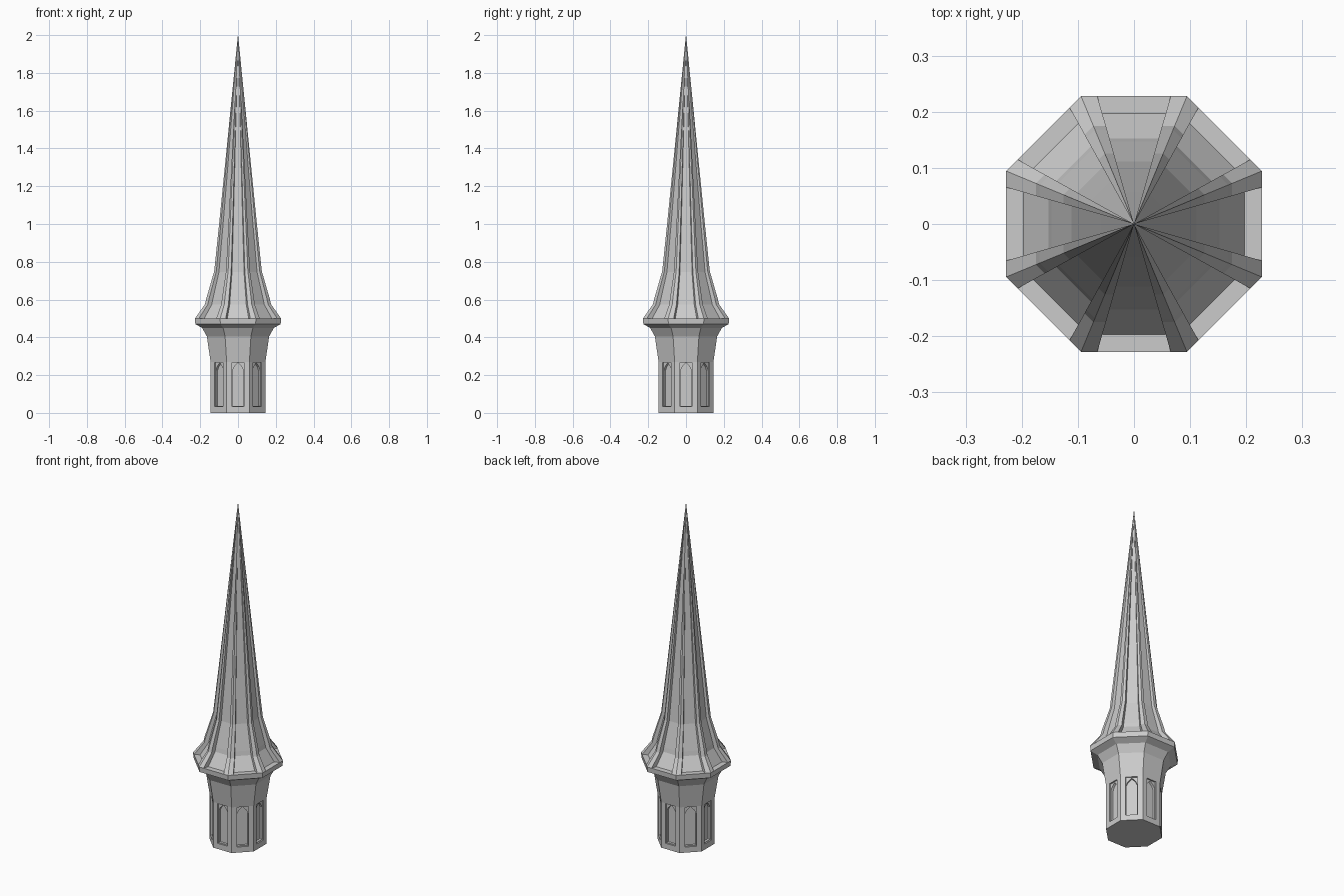
import bpy, bmesh
from math import tan, radians, pi
from mathutils import Matrix, Vector

cube = bpy.data.objects.get("Cube")
if cube:
    bpy.data.objects.remove(cube, do_unlink=True)

stone = bpy.data.materials.new("grey_stone")
stone.use_nodes = True
GREY = (0.6, 0.6, 0.6, 1)
stone.diffuse_color = GREY
stone.node_tree.nodes["Principled BSDF"].inputs["Base Color"].default_value = GREY

CORNER = tan(pi / 8)        # half side of an octagon of apothem 1
RIB = tan(radians(16))      # where a rib starts on each side
TURNS = [Matrix.Rotation(i * pi / 4, 3, 'Z') for i in range(8)]


def loft(bm, rings):
    """Skin closed rings of points and cap both ends."""
    rows = [[bm.verts.new(p) for p in ring] for ring in rings]
    n = len(rows[0])
    for low, high in zip(rows, rows[1:]):
        for i in range(n):
            j = (i + 1) % n
            bm.faces.new((low[i], low[j], high[j], high[i]))
    bm.faces.new(rows[0][::-1])
    bm.faces.new(rows[-1])


def finish(bm, name):
    bmesh.ops.remove_doubles(bm, verts=bm.verts, dist=1e-6)
    bmesh.ops.recalc_face_normals(bm, faces=bm.faces)
    mesh = bpy.data.meshes.new(name)
    bm.to_mesh(mesh)
    bm.free()
    mesh.materials.append(stone)
    obj = bpy.data.objects.new(name, mesh)
    bpy.context.collection.objects.link(obj)
    return obj


def octagon_solid(name, profile):
    bm = bmesh.new()
    loft(bm, [[t @ Vector((a, a * CORNER, z)) for t in TURNS] for a, z in profile])
    return finish(bm, name)


def window_cutter(name, outline, depth):
    """One prism per side, cutting inwards from the wall."""
    bm = bmesh.new()
    for t in TURNS:
        loft(bm, [[t @ Vector((x, y, z)) for y, z in outline]
                  for x in (WALL - depth, WALL + 0.03)])
    return finish(bm, name)


# Tower shaft flaring out into the eaves
WALL = 0.145
shaft = octagon_solid("tower_shaft", [
    (WALL, 0), (WALL, 0.27), (0.165, 0.405), (0.19, 0.45),
    (0.226, 0.47), (0.228, 0.5)])

# Recessed windows with pointed arches
W, SILL, SPRING, TOP = 0.032, 0.033, 0.225, 0.268
frame = [(-W, SILL), (W, SILL), (W, TOP), (-W, TOP)]
half_arch = [(W - 0.003, SPRING), (0.021, 0.243), (0.01, 0.255)]
arch = [(-W + 0.003, SILL + 0.003), (W - 0.003, SILL + 0.003), *half_arch, (0, TOP - 0.004),
        *[(-y, z) for y, z in reversed(half_arch)]]
for outline, depth in ((frame, 0.008), (arch, 0.022)):
    cutter = window_cutter("window_cutter", outline, depth)
    cutter.hide_render = True
    cut = shaft.modifiers.new("windows", 'BOOLEAN')
    cut.operation = 'DIFFERENCE'
    cut.solver = 'EXACT'
    cut.object = cutter
    bpy.context.view_layer.objects.active = shaft
    bpy.ops.object.modifier_apply(modifier=cut.name)
    bpy.data.objects.remove(cutter, do_unlink=True)

# Spire core: the sunken roof panels
TIP = (0.0003, 1.995)
octagon_solid("spire_panels", [
    (0.198, 0.498), (0.152, 0.575), (0.147, 0.6), (0.111, 0.745),
    (0.084, 1.03), (0.058, 1.32), TIP])

# Raised ribs along the eight corners, all meeting at the tip
ribs = [(0.228, 0.5), (0.175, 0.575), (0.168, 0.605), (0.126, 0.75),
        (0.097, 1.03), (0.068, 1.32), (0.0006, 2.0)]
bm = bmesh.new()
for i, t in enumerate(TURNS):
    following = TURNS[(i + 1) % 8]
    loft(bm, [[Vector((0, 0, z)), t @ Vector((a, a * RIB, z)),
               t @ Vector((a, a * CORNER, z)),
               following @ Vector((a, -a * RIB, z))] for a, z in ribs])
bmesh.ops.recalc_face_normals(bm, faces=bm.faces)
spire_ribs = bpy.data.meshes.new("spire_ribs")
bm.to_mesh(spire_ribs)
bm.free()
spire_ribs.materials.append(stone)
bpy.context.collection.objects.link(bpy.data.objects.new("spire_ribs", spire_ribs))
